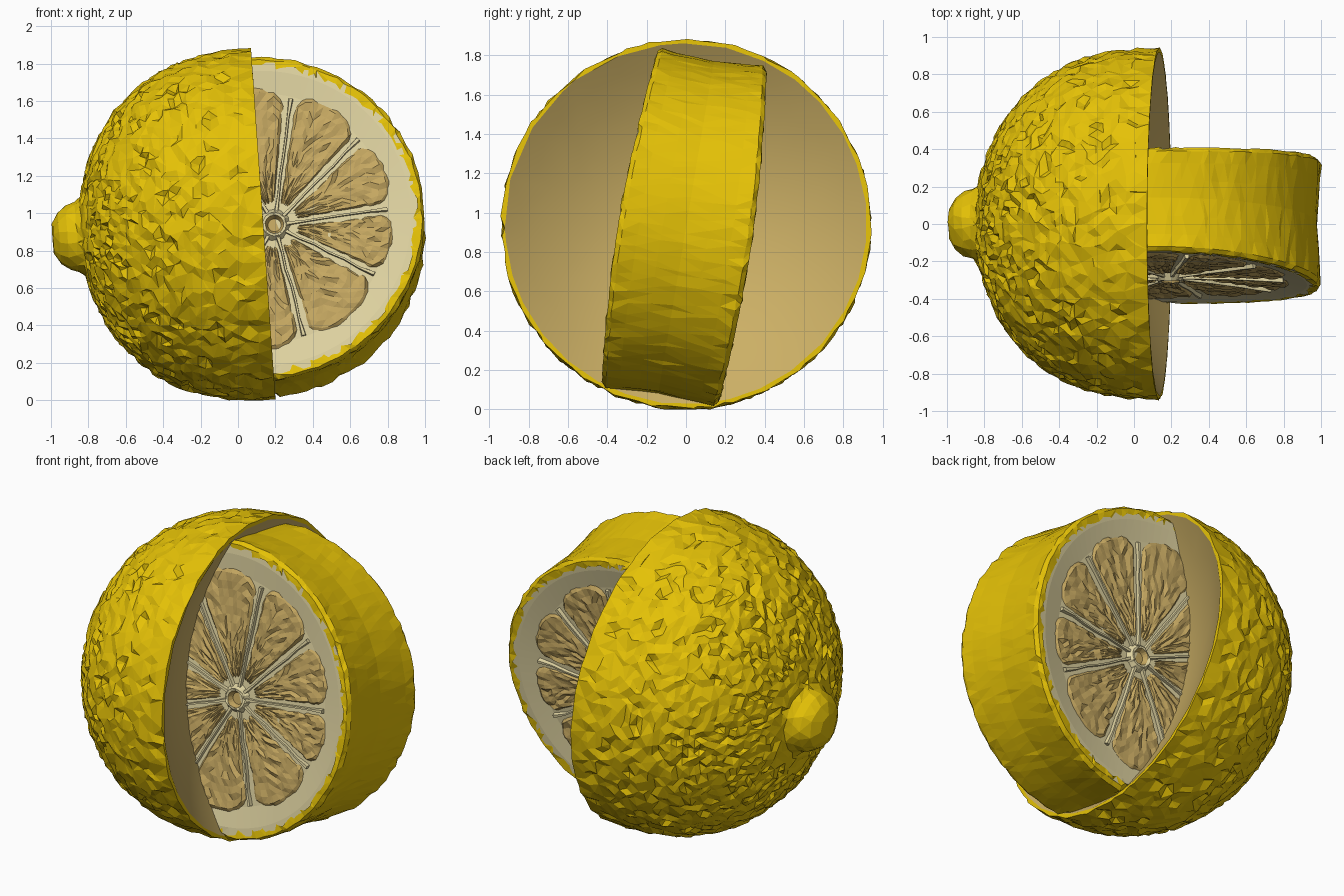
import bpy, bmesh, math, random
from mathutils import Vector, Matrix

random.seed(4)
if "Cube" in bpy.data.objects:
    bpy.data.objects.remove(bpy.data.objects["Cube"])


def material(name, rgb):
    m = bpy.data.materials.new(name)
    m.use_nodes = True
    m.diffuse_color = (*rgb, 1)
    m.node_tree.nodes["Principled BSDF"].inputs["Base Color"].default_value = (*rgb, 1)
    return m


PEEL = material("lemon_yellow", (0.78, 0.535, 0.002))
PITH = material("pale_pith", (0.75, 0.66, 0.36))
PULP = material("tan_pulp", (0.56, 0.39, 0.12))
LINING = material("tan_lining", (0.60, 0.43, 0.13))

# Shared dimensions
RIM_C, RIM_R, DEPTH = Vector((0.135, 0, 0.943)), 0.938, 0.985
TILT = Matrix.Rotation(math.radians(-4), 3, 'Y')
SLICE_C = Vector((0.125, 0, 0.925))
LEAN = Matrix.Rotation(math.radians(-9.5), 3, 'X')
HALF, PULP_R = 0.288, 0.735
HUB = Vector((0.07, 0, -0.035))


def dome_place(t, a, b):
    """Dome space: t runs from the rim towards the nub."""
    p = RIM_C + TILT @ Vector((-t, a, b))
    p.z = max(p.z, 0)
    return p


def slice_place(h, x, z):
    """Slice space: h runs along the axis; thicker at the sides, kept inside the dome."""
    h *= 1 + 0.24 * x * x - (0.08 * z if h > 0 else 0)
    p = SLICE_C + LEAN @ Vector((x, h, z))
    d = TILT.transposed() @ (p - RIM_C)
    if d.x < 0:
        q = math.sqrt((d.x / (DEPTH - 0.035)) ** 2 + (d.y ** 2 + d.z ** 2) / 0.903 ** 2)
        if q > 1:
            p = RIM_C + TILT @ (d / q)
    return p


def finish(name, bm, mats, outward=None):
    bmesh.ops.remove_doubles(bm, verts=bm.verts, dist=1e-5)
    bmesh.ops.recalc_face_normals(bm, faces=bm.faces)
    if outward:
        bm.normal_update()
        if sum(outward(f) for f in bm.faces) < 0:
            bmesh.ops.reverse_faces(bm, faces=bm.faces)
    bmesh.ops.triangulate(bm, faces=bm.faces)
    me = bpy.data.meshes.new(name)
    bm.to_mesh(me)
    bm.free()
    for m in mats:
        me.materials.append(m)
    ob = bpy.data.objects.new(name, me)
    bpy.context.scene.collection.objects.link(ob)
    return ob


def skin(bm, rows, closed, mat=lambda i: 0, smooth=lambda i: False):
    """Join rows of vertices with quads."""
    for i in range(len(rows) - 1):
        a, b = rows[i], rows[i + 1]
        for j in range(len(a) if closed else len(a) - 1):
            k = (j + 1) % len(a)
            f = bm.faces.new((a[j], a[k], b[k], b[j]))
            f.material_index = mat(i)
            f.smooth = smooth(i)


def lathe(name, profile, segs, mats, place, mat=lambda i: 0, smooth=lambda i: False,
          outward=None, weld_rows=0):
    """Revolve (along, radius, roughness) points; the first weld_rows rings are coarsened."""
    bm = bmesh.new()
    rows = []
    step = math.tau / segs
    for i, (t, r, rough) in enumerate(profile):
        row = []
        for j in range(segs):
            a, e = (j + 0.5 * (i % 2) * (rough > 0)) * step, 0
            if rough and r > 0:
                a += random.uniform(-0.35, 0.35) * step
                e = random.uniform(-rough, rough)
                if random.random() < 0.07:
                    e -= 1.8 * rough
            row.append(bm.verts.new(place(t * (1 + e), r * (1 + e) * math.cos(a), r * (1 + e) * math.sin(a))))
        rows.append(row)
    skin(bm, rows, True, mat, smooth)
    bmesh.ops.remove_doubles(bm, verts=[v for row in rows[:weld_rows] for v in row], dist=0.035)
    return finish(name, bm, mats, outward)


# Half fruit: bumpy peel with a blunt nub, and a shallow smooth lining
ROWS = 36
outer = [(1.13, 0, 0), (1.125, 0.08, 0.004), (1.09, 0.14, 0.005), (1.045, 0.175, 0.006), (1.0, 0.188, 0.006)]
for i in range(ROWS + 1):
    ang = math.radians(13) + math.radians(77) * i / ROWS
    outer.append((DEPTH * max(math.cos(ang), 0) ** 0.82, RIM_R * math.sin(ang), 0.0105 if i < ROWS else 0.008))
inner = []
for i in range(17):
    r = 1 - i / 16
    inner.append((0.32 * (1 - r * r), (RIM_R - 0.02) * r, 0))
edge = len(outer) - 1
peel = lathe("half_peel", outer + inner, 112, [PEEL, LINING], dome_place,
             mat=lambda i: int(i > edge), smooth=lambda i: i > edge, weld_rows=10)
thin = peel.modifiers.new("irregular_facets", 'DECIMATE')
thin.ratio = 0.55

# Slice peel: slightly waisted band with ragged edges that lap onto both cut faces
band = [(-HALF - 0.003, 0.82, 0.022), (-HALF - 0.002, 0.858, 0.006), (-HALF + 0.02, 0.874, 0.007)]
band += [(-0.2 + 0.1 * i, 0.868 - 0.006 * (2 - abs(i - 2)), 0.003) for i in range(5)]
band += [(-t, r, e) for t, r, e in reversed(band[:3])]
radial = lambda f: f.normal.dot(f.calc_center_median() - SLICE_C)
lathe("slice_peel", band, 112, [PEEL], slice_place, outward=radial)

# Slice pith: disc dished gently on each face
FLOOR = HALF - 0.016
pith = [(-FLOOR, 0, 0), (-FLOOR, 0.68, 0), (-HALF, 0.8, 0), (-HALF, 0.85, 0)]
pith += [(-t, r, e) for t, r, e in reversed(pith)]
lathe("slice_pith", pith, 96, [PITH], slice_place)


def reach(a):
    """Distance from the hub to the pulp edge in direction a."""
    b = HUB.x * math.cos(a) + HUB.z * math.sin(a)
    return -b + math.sqrt(b * b - HUB.length_squared + PULP_R ** 2)


def around_hub(h, r, a, off=0):
    return slice_place(h, HUB.x + r * math.cos(a) - off * math.sin(a),
                       HUB.z + r * math.sin(a) + off * math.cos(a))


WALLS = [math.radians(d) for d in (-75, -27, 8, 46, 83, 122, 160, 200, 242, 285)]
COLS, RINGS = 12, 14


def segment(name, side, a0, a1):
    """Rounded wedge of pulp with a wrinkled top."""
    bm = bmesh.new()
    mid, half = (a0 + a1) / 2, (a1 - a0) / 2
    rows = []
    for i in range(RINGS + 1):
        u = i / RINGS
        row = []
        for j in range(COLS + 1):
            v = 2 * j / COLS - 1
            far = reach(mid + v * half) * (1 - 0.16 * abs(v) ** 4)
            r = 0.1 + (far - 0.1) * u
            a = mid + v * max(half - 0.016 / r, 0.05)
            border = i in (0, RINGS) or j in (0, COLS)
            h = FLOOR - 0.012 if border else HALF - 0.003 + random.uniform(-0.008, 0.008)
            if not border:
                a += random.uniform(-0.2, 0.2) * half / COLS
            row.append(bm.verts.new(around_hub(side * h, r, a)))
        rows.append(row)
    skin(bm, rows, False)
    finish(name, bm, [PULP], lambda f: f.normal.y * side * f.calc_area())


def wall(name, side, a):
    """Thin membrane ridge running out from the hub."""
    bm = bmesh.new()
    rows = []
    for k in range(7):
        r = 0.06 + (reach(a) * 0.91 - 0.06) * k / 6
        bend = random.uniform(-0.005, 0.005)
        w = 0.008 + 0.007 * (k in (0, 6))
        rows.append([bm.verts.new(around_hub(side * h, r, a, o + bend))
                     for o, h in ((-w, FLOOR - 0.01), (-w * 0.6, HALF + 0.006),
                                  (w * 0.6, HALF + 0.006), (w, FLOOR - 0.01))])
    skin(bm, rows, True)
    for cap in (rows[0], rows[-1]):
        bm.faces.new(cap)
    finish(name, bm, [PITH])


# Cut faces: pulp segments, membranes and a small ringed core on each side
for side, label in ((-1, "front"), (1, "back")):
    for n, (a0, a1) in enumerate(zip(WALLS, WALLS[1:])):
        segment(f"{label}_segment_{n + 1}", side, a0, a1)
        wall(f"{label}_membrane_{n + 1}", side, a0)
    ring = [(FLOOR + 0.003, 0, 0), (FLOOR + 0.003, 0.035, 0), (HALF + 0.018, 0.05, 0.01),
            (HALF + 0.02, 0.064, 0.02), (FLOOR - 0.01, 0.095, 0.02)]
    lathe(f"{label}_core", [(side * t, r, e) for t, r, e in ring], 18, [PULP, PITH],
          lambda h, x, z: slice_place(h, HUB.x + x, HUB.z + z),
          mat=lambda i: int(i > 1), outward=lambda f: f.normal.y * side * f.calc_area())
